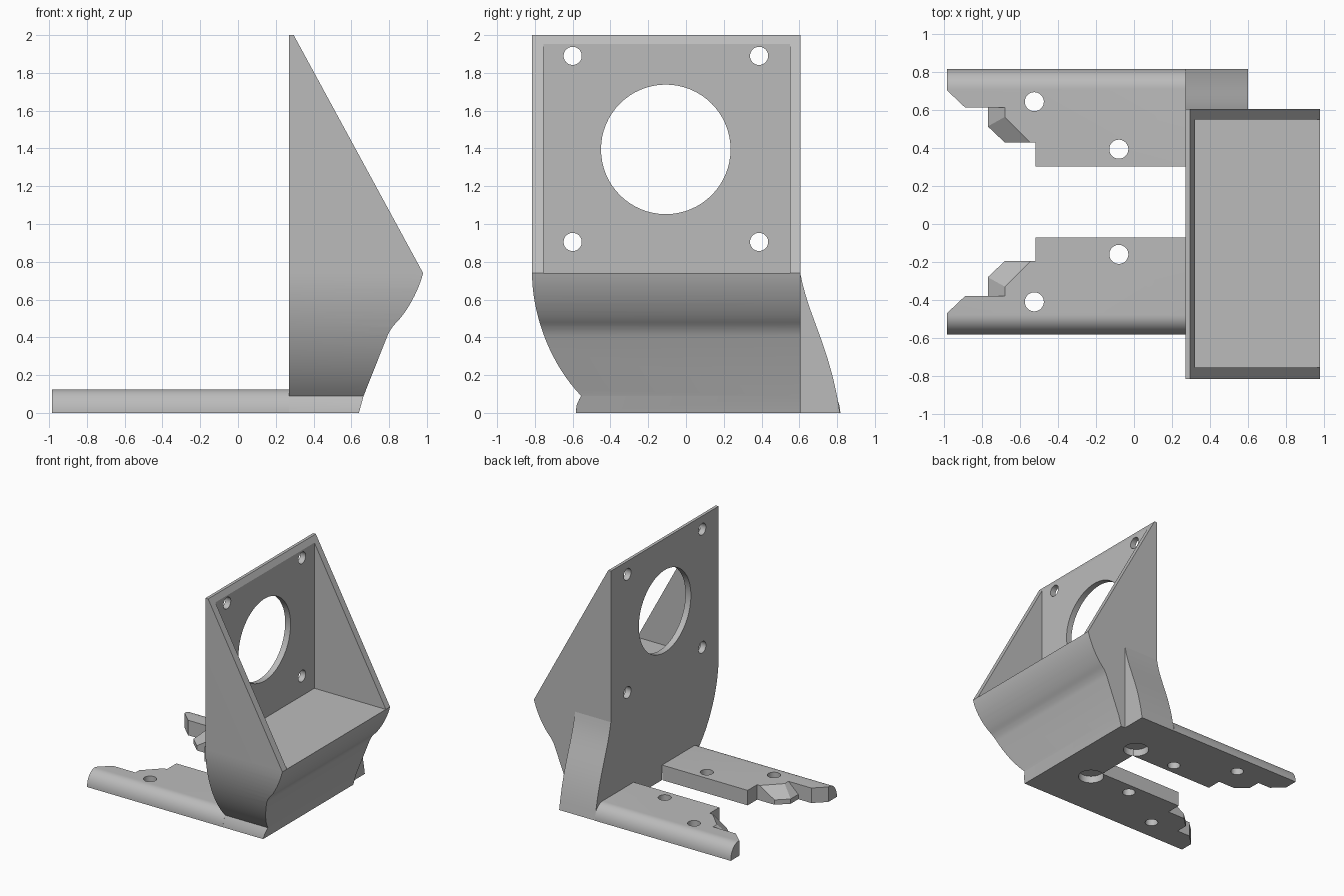
import bpy
import bmesh
import math
from mathutils import Vector
from mathutils.geometry import interpolate_bezier

if "Cube" in bpy.data.objects:
    bpy.data.objects.remove(bpy.data.objects["Cube"], do_unlink=True)

grey = bpy.data.materials.new("plain_grey")
grey.use_nodes = True
COLOUR = (0.5, 0.5, 0.5, 1)
grey.diffuse_color = COLOUR
grey.node_tree.nodes["Principled BSDF"].inputs["Base Color"].default_value = COLOUR

MID_Y = 0.117  # mirror line between the two rails


def place(axis, a, b, h):
    return {"x": (h, a, b), "y": (a, h, b), "z": (a, b, h)}[axis]


def loft(name, axis, layers):
    """Solid through (height, outline) layers stacked along an axis."""
    bm = bmesh.new()
    rings = [[bm.verts.new(place(axis, a, b, h)) for a, b in pts] for h, pts in layers]
    for low, high in zip(rings, rings[1:]):
        for i in range(len(low)):
            j = (i + 1) % len(low)
            bm.faces.new((low[i], low[j], high[j], high[i]))
    bm.faces.new(rings[0])
    bm.faces.new(rings[-1])
    bmesh.ops.recalc_face_normals(bm, faces=bm.faces)
    mesh = bpy.data.meshes.new(name)
    bm.to_mesh(mesh)
    bm.free()
    mesh.materials.append(grey)
    obj = bpy.data.objects.new(name, mesh)
    bpy.context.collection.objects.link(obj)
    return obj


def prism(name, axis, pts, lo, hi):
    return loft(name, axis, [(lo, pts), (hi, pts)])


def rod(axis, a, b, radius, lo, hi):
    ring = [(a + radius * math.cos(math.tau * i / 64), b + radius * math.sin(math.tau * i / 64))
            for i in range(64)]
    return prism("hole_cutter", axis, ring, lo, hi)


def curve(p, h1, h2, q, n=14):
    pts = interpolate_bezier(*[Vector((*v, 0)) for v in (p, h1, h2, q)], n)
    return [(v.x, v.y) for v in pts]


def combine(obj, other, operation="DIFFERENCE"):
    """Apply a boolean and remove the helper."""
    mod = obj.modifiers.new("cut", "BOOLEAN")
    mod.operation, mod.solver, mod.object = operation, "EXACT", other
    bpy.context.view_layer.update()
    graph = bpy.context.evaluated_depsgraph_get()
    mesh = bpy.data.meshes.new_from_object(obj.evaluated_get(graph))
    obj.modifiers.clear()
    obj.data = mesh
    bpy.data.objects.remove(other, do_unlink=True)


def finish(obj):
    bpy.ops.object.select_all(action="DESELECT")
    obj.select_set(True)
    bpy.context.view_layer.objects.active = obj
    bpy.ops.object.shade_smooth_by_angle(angle=math.radians(25))


def counterbores(obj):
    for y in (-0.16, 2 * MID_Y + 0.16):
        combine(obj, rod("z", 0.31, y, 0.1, -0.1, 0.06))


# Upright bracket: side silhouette crossed with end silhouette
side = [(0.27, 0), (0.64, 0), (0.665, 0.09)]
side += curve((0.79, 0.405), (0.80, 0.43), (0.815, 0.455), (0.84, 0.48), 8)
side += curve((0.84, 0.48), (0.89, 0.53), (0.955, 0.64), (0.98, 0.74))[1:]
side += [(0.295, 2), (0.27, 2)]
bracket = prism("motor_bracket", "y", side, -1, 1)

end = [(0.605, -0.1), (0.605, 2.1), (-0.815, 2.1)]
end += curve((-0.815, 0.74), (-0.815, 0.52), (-0.72, 0.26), (-0.555, 0.09), 18)
end += [(-0.578, 0.045), (-0.583, 0), (-0.583, -0.1)]
combine(bracket, prism("end_shape", "x", end, 0, 1.2), "INTERSECT")

# Pocket between the two gussets
pocket = [(0.32, -0.755), (1.2, -0.755), (1.2, 0.55), (0.32, 0.55)]
combine(bracket, prism("pocket_cutter", "z", pocket, 0.74, 2.2))

# Large opening and four bolt holes in the plate
combine(bracket, rod("x", -0.107, 1.395, 0.343, 0.1, 0.5))
for y in (-0.6, 0.387):
    for z in (0.905, 1.89):
        combine(bracket, rod("x", y, z, 0.048, 0.1, 0.5))
counterbores(bracket)
finish(bracket)

# Flared brace beside the bracket
flare = curve((0.605, 0.74), (0.65, 0.5), (0.76, 0.36), (0.815, 0)) + [(0.605, 0)]
brace = prism("flared_brace", "x", flare, 0.27, 0.6)
counterbores(brace)
finish(brace)


# Foot rails, mirrored across the middle line
def make_rail(name, flip):
    def m(pts):
        return [(x, 2 * MID_Y - y if flip else y) for x, y in pts]

    section = curve((-0.583, 0), (-0.583, 0.07), (-0.54, 0.125), (-0.48, 0.125))
    section += [(-0.07, 0.125), (-0.07, 0)]
    section = [(2 * MID_Y - y if flip else y, z) for y, z in section]
    rail = prism(name, "x", section, -0.985, 0.27)

    outline = [(-1.1, -0.7), (-1.1, -0.579), (-0.89, -0.38), (-0.52, -0.38),
               (-0.52, 0), (0.4, 0), (0.4, -0.7)]
    combine(rail, prism("outline", "z", m(outline), -0.1, 0.3), "INTERSECT")

    # Bevelled tooth in the notch
    inner = [(-0.48, -0.195), (-0.48, -0.42)]
    base = m([(-0.77, -0.42), (-0.77, -0.28), (-0.68, -0.195)] + inner)
    top = m([(-0.68, -0.42), (-0.68, -0.33), (-0.545, -0.195)] + inner)
    combine(rail, loft("tooth", "z", [(0, base), (0.04, base), (0.125, top)]), "UNION")

    for x, y in m([(-0.525, -0.41), (-0.08, -0.16)]):
        combine(rail, rod("z", x, y, 0.05, -0.1, 0.3))
    counterbores(rail)
    finish(rail)


make_rail("front_rail", False)
make_rail("back_rail", True)
